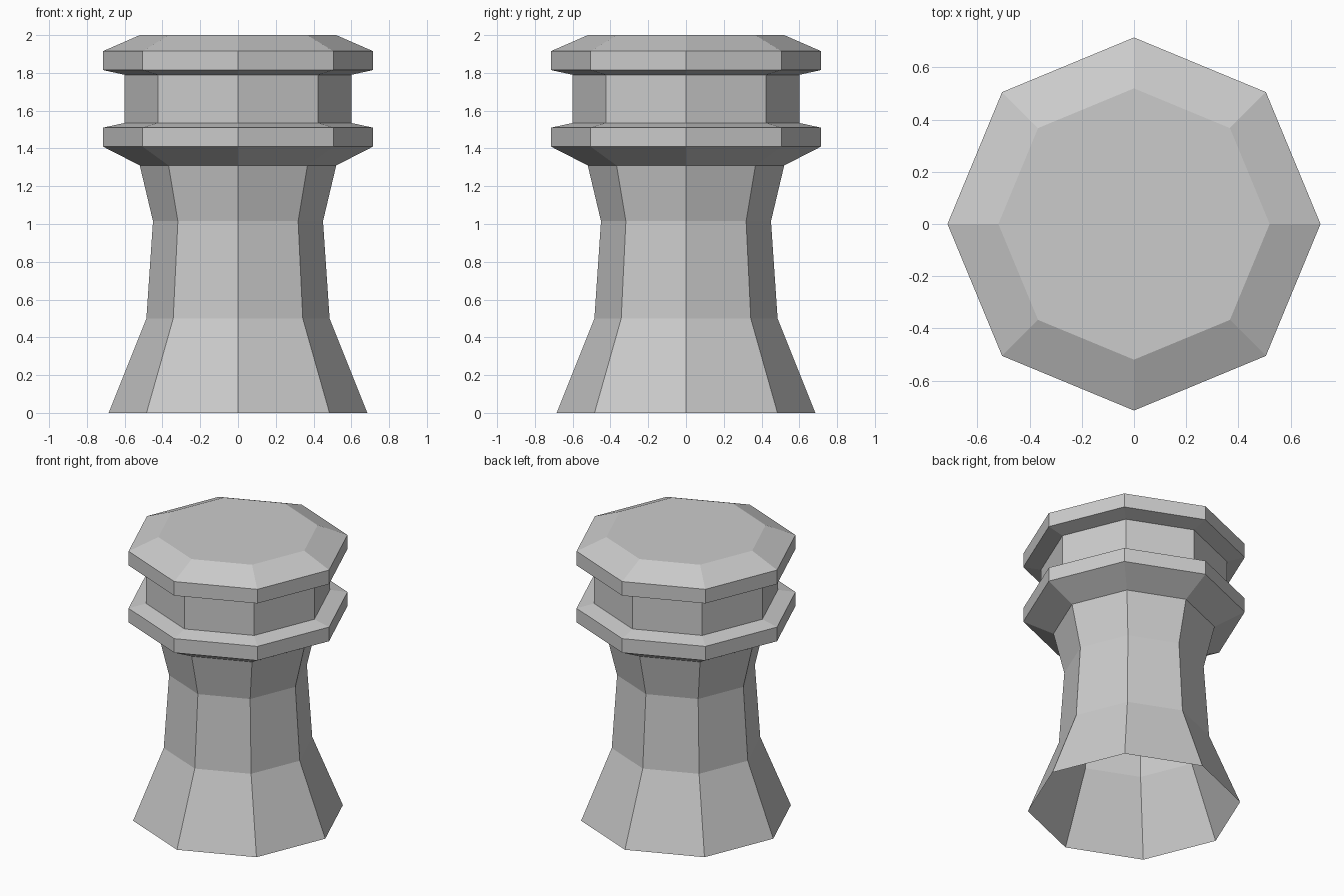
import bpy
import bmesh
from math import cos, sin, tau

cube = bpy.data.objects.get("Cube")
if cube:
    bpy.data.objects.remove(cube, do_unlink=True)

SIDES = 8

grey = bpy.data.materials.new("stone_grey")
grey.use_nodes = True
colour = (0.6, 0.6, 0.6, 1)
grey.diffuse_color = colour
grey.node_tree.nodes["Principled BSDF"].inputs["Base Color"].default_value = colour


def lathe(name, profile, cap_top=False):
    """Sweep a (radius, height) profile round z into a flat-sided shell."""
    bm = bmesh.new()
    rings = [[bm.verts.new((r * cos(tau * i / SIDES), r * sin(tau * i / SIDES), z))
              for i in range(SIDES)] for r, z in profile]
    for low, high in zip(rings, rings[1:]):
        for i in range(SIDES):
            j = (i + 1) % SIDES
            bm.faces.new((low[i], low[j], high[j], high[i]))
    if cap_top:
        bm.faces.new(rings[-1])
    mesh = bpy.data.meshes.new(name)
    bm.to_mesh(mesh)
    bm.free()
    mesh.materials.append(grey)
    obj = bpy.data.objects.new(name, mesh)
    bpy.context.collection.objects.link(obj)
    return obj


# Flared shaft, open underneath
lathe("shaft", [(0.685, 0), (0.485, 0.5), (0.45, 1.015), (0.52, 1.31)])

# Lower collar, recessed neck and bevelled cap
lathe("collar", [(0.52, 1.31), (0.715, 1.41), (0.715, 1.51), (0.6, 1.535)])
lathe("neck", [(0.6, 1.535), (0.6, 1.79)])
lathe("cap", [(0.6, 1.79), (0.715, 1.815), (0.715, 1.915), (0.52, 2.0)], cap_top=True)
